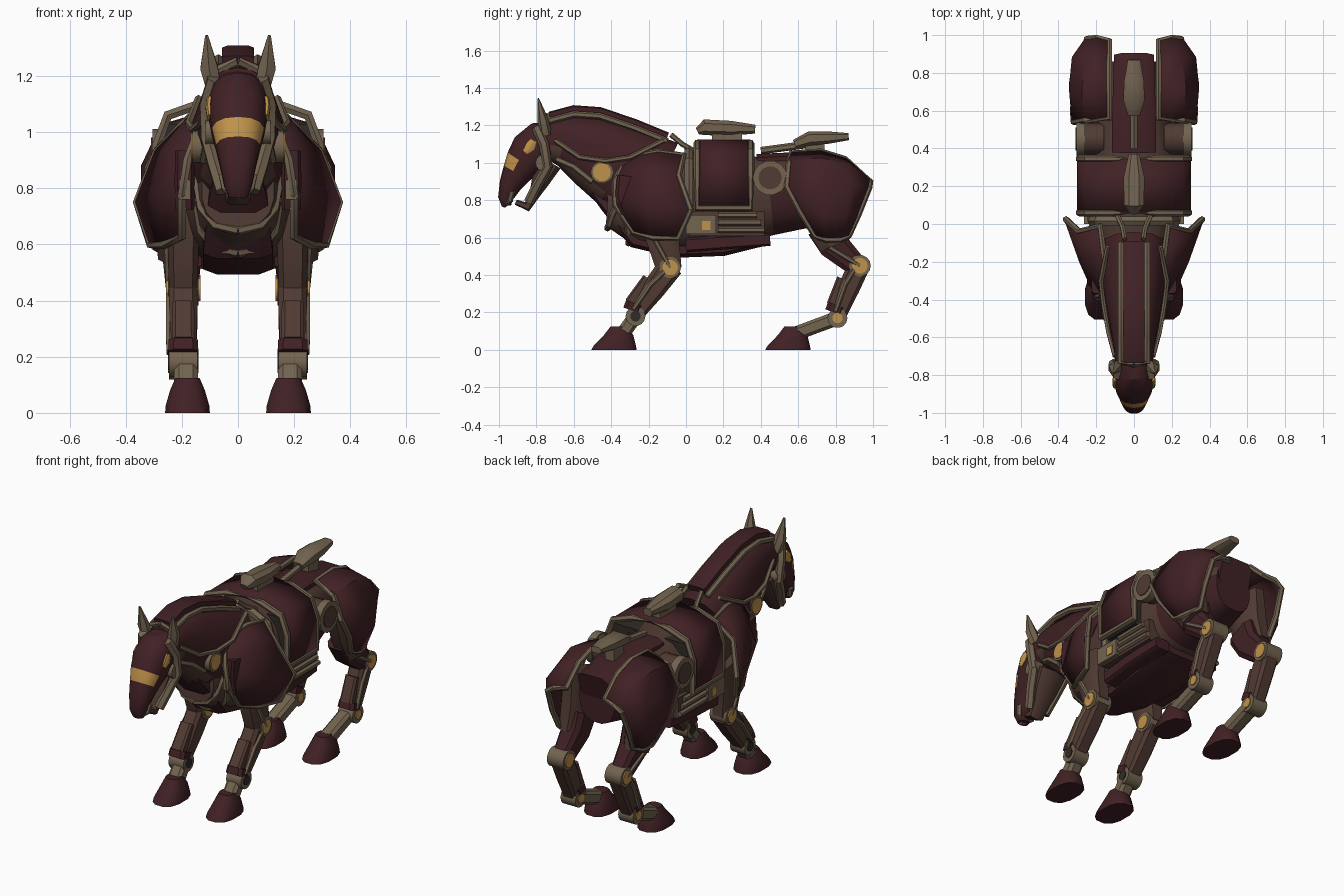
import bpy, bmesh
from math import cos, sin, pi, copysign
from mathutils import Vector

if "Cube" in bpy.data.objects:
    bpy.data.objects.remove(bpy.data.objects["Cube"], do_unlink=True)


def material(name, *rgb):
    mat = bpy.data.materials.new(name)
    mat.use_nodes = True
    mat.diffuse_color = (*rgb, 1)
    mat.node_tree.nodes["Principled BSDF"].inputs["Base Color"].default_value = (*rgb, 1)
    return mat


MAROON = material("dark maroon", .052, .015, .018)
TAN = material("weathered tan", .17, .125, .08)
BROWN = material("dull brown", .082, .043, .033)
GOLD = material("gold", .53, .29, .07)
DARK = material("dark metal", .03, .024, .02)
parts = []


def finish(name, bm, mats, mirror=False, thickness=0):
    bmesh.ops.recalc_face_normals(bm, faces=bm.faces)
    mesh = bpy.data.meshes.new(name)
    bm.to_mesh(mesh)
    bm.free()
    obj = bpy.data.objects.new(name, mesh)
    bpy.context.collection.objects.link(obj)
    for mat in mats if isinstance(mats, tuple) else (mats,):
        mesh.materials.append(mat)
    if thickness:
        solid = obj.modifiers.new("thickness", "SOLIDIFY")
        solid.thickness, solid.offset = thickness, 0
    if mirror:
        obj.modifiers.new("mirror", "MIRROR")
    parts.append(obj)
    return obj


def sweep(name, points, radii, mats, mirror=False, closed=False, sides=8, power=1.0, ref=(1, 0, 0), axis=None):
    """Skin rounded or boxy rings placed along a path."""
    bm, rings = bmesh.new(), []
    points, ref = [Vector(p) for p in points], Vector(ref)
    last = len(points) - 1
    for i, (p, (a, b)) in enumerate(zip(points, radii)):
        ahead = points[(i + 1) % len(points)] if closed else points[min(i + 1, last)]
        behind = points[i - 1] if closed else points[max(i - 1, 0)]
        tangent = Vector(axis) if axis else (ahead - behind).normalized()
        u = (ref - tangent * ref.dot(tangent)).normalized()
        v, ring = tangent.cross(u), []
        for k in range(sides):
            c, s = [copysign(abs(f(2 * pi * (k + .5) / sides)) ** power, f(2 * pi * (k + .5) / sides))
                    for f in (cos, sin)]
            ring.append(bm.verts.new(p + u * a * c + v * b * s))
        rings.append(ring)
    for r, q in list(zip(rings, rings[1:])) + ([(rings[-1], rings[0])] if closed else []):
        for k in range(sides):
            bm.faces.new((r[k - 1], r[k], q[k], q[k - 1]))
    for cap in [] if closed else [rings[0], rings[-1]]:
        bm.faces.new(cap)
    return finish(name, bm, mats, mirror)


def body(name, sections, mats, x=0, **options):
    """Sections are y, z, half width, half height."""
    return sweep(name, [(x, s[0], s[1]) for s in sections], [s[2:] for s in sections], mats, x > 0, **options)


def tube(name, points, radius=.014, mats=TAN, mirror=True, sides=6, **options):
    return sweep(name, points, [(radius, radius)] * len(points), mats, mirror, sides=sides, **options)


def shell(name, rows, mats, mirror=True, rim_radius=.017):
    """Curved armour plate with a raised rim."""
    bm = bmesh.new()
    grid = [[bm.verts.new(p) for p in row] for row in rows]
    for a, b in zip(grid, grid[1:]):
        for k in range(len(a) - 1):
            bm.faces.new((a[k], a[k + 1], b[k + 1], b[k]))
    finish(name, bm, mats, mirror, thickness=.02)
    rim = rows[0] + [r[-1] for r in rows[1:-1]] + rows[-1][::-1] + [r[0] for r in rows[-2:0:-1]]
    tube(name + "_rim", rim, rim_radius, mirror=mirror, closed=True)


def disc(name, y, z, inner, outer, radius, mats):
    tube(name, [(inner, y, z), (outer, y, z)], radius, mats, sides=14, ref=(0, 0, 1))


def block(name, low, high, mats, mirror=True):
    bm, low, high = bmesh.new(), Vector(low), Vector(high)
    for v in bmesh.ops.create_cube(bm, size=1)["verts"]:
        v.co = (low + high) / 2 + v.co * (high - low)
    finish(name, bm, mats, mirror)


# Torso, keel and rump
torso = body("torso", [(-.42, .8, .13, .14), (-.25, .79, .18, .25), (0, .79, .22, .27), (.2, .8, .24, .26),
                       (.45, .82, .22, .21), (.6, .84, .18, .2), (.86, .84, .12, .15)],
             (BROWN, MAROON), sides=16, power=.8)
for face in torso.data.polygons:
    face.material_index = int(face.center.y > .45 and face.center.z < .85)
body("keel", [(-.54, .92, .07, .03), (-.42, .77, .11, .04), (-.27, .59, .13, .05), (-.05, .54, .13, .05),
              (.2, .55, .16, .05), (.44, .59, .15, .03)], MAROON, power=.6)
body("rump_cap", [(.38, .99, .12, .06), (.58, 1, .12, .06), (.88, .91, .11, .09)], MAROON, power=.5)
for n, drop in enumerate((0, .08)):
    tube(f"chest_collar_{n}", [(.15, -.33, .85 - drop), (.13, -.39 + drop, .73 - drop),
                               (.08, -.41 + drop * 1.4, .67 - drop), (0, -.42 + drop * 1.4, .65 - drop)], .018)

# Neck with an exposed underside
neck = body("neck", [(-.15, .88, .19, .25), (-.36, .98, .165, .23), (-.52, 1.07, .135, .19),
                     (-.65, 1.12, .11, .14), (-.75, 1.13, .1, .1)], (MAROON, BROWN), sides=14, power=.85)
for face in neck.data.polygons:
    face.material_index = int(face.normal.z < -.2 and face.center.y < -.35)
tube("neck_seam", [(.1, -.7, 1.12), (.135, -.57, 1.03), (.16, -.43, 1.01), (.175, -.3, 1.03), (.14, -.12, 1.12)])
tube("throat_cable", [(.07, -.69, 1.02), (.105, -.6, .98), (.12, -.5, .9)], .018)
disc("neck_joint_housing", -.45, .95, .1, .162, .06, TAN)
disc("neck_joint", -.45, .95, .1, .168, .048, GOLD)
CREST = [(-.73, 1.25), (-.6, 1.285), (-.46, 1.275), (-.27, 1.21), (-.1, 1.14)]
body("mane", [(y, z, .058, .024) for y, z in CREST], MAROON, power=.4)
tube("mane_trim", [(0, -.745, 1.25)] + [(.07, y, z - .025) for y, z in CREST], .018)

# Head: the gold band wraps the upper face
head = body("head", [(-.7, 1.13, .1, .09), (-.77, 1.11, .105, .115), (-.83, 1.06, .105, .115),
                     (-.87, 1.0, .095, .1), (-.905, .945, .08, .08), (-.94, .88, .065, .06),
                     (-.965, .81, .05, .04), (-.96, .77, .035, .025)], (MAROON, GOLD), sides=14, power=.85)
for face in head.data.polygons:
    face.material_index = int(.975 < face.center.z < 1.04 and face.center.y < -.88)
body("jaw", [(-.72, 1.0, .09, .06), (-.78, .9, .075, .05), (-.81, .83, .055, .03), (-.85, .765, .045, .028),
             (-.91, .79, .03, .015)], BROWN, power=.6)
tube("cheek_frame", [(.085, -.8, 1.19), (.112, -.76, 1.1), (.108, -.74, .98), (.085, -.79, .89),
                     (.055, -.84, .79)], .027)
disc("cheek_disc", -.76, 1.0, .06, .115, .045, TAN)
sweep("eye", [(.1, -.86, 1.055), (.104, -.835, 1.085), (.1, -.815, 1.12)],
      [(.012, .015), (.012, .03), (.012, .02)], GOLD, mirror=True)
tube("lip", [(.055, -.93, .85), (.045, -.94, .8), (0, -.975, .775)], .016)
sweep("ear", [(.085, -.75, 1.15), (.103, -.765, 1.23), (.112, -.79, 1.345)],
      [(.03, .035), (.036, .03), (.006, .004)], TAN, mirror=True, sides=6)

# Shoulder and hip armour, rows running from top to bottom
shell("shoulder_shell", [[(.13, -.32, 1.03), (.16, -.15, 1.06), (.18, -.01, 1.04)],
                         [(.18, -.38, .9), (.25, -.2, .94), (.29, -.04, .93)],
                         [(.2, -.38, .78), (.28, -.2, .78), (.36, .025, .75)],
                         [(.2, -.28, .63), (.26, -.17, .6), (.31, -.04, .6)]], MAROON)
shell("hip_shell", [[(.13, .56, 1.05), (.13, .72, 1.06), (.13, .85, 1.02), (.13, .97, .91)],
                    [(.26, .55, 1.0), (.27, .72, 1.02), (.25, .87, .98), (.2, .985, .9)],
                    [(.32, .54, .87), (.335, .72, .88), (.32, .88, .88), (.25, .98, .87)],
                    [(.325, .61, .74), (.335, .74, .72), (.32, .85, .72), (.26, .92, .72)],
                    [(.28, .69, .61), (.29, .75, .59), (.28, .82, .59), (.25, .87, .61)]], MAROON)
body("chest_block", [(-.32, .93, .035, .05), (-.33, .83, .037, .05), (-.31, .73, .035, .04)], MAROON, x=.19, power=.4)
block("chest_latch", (.17, -.39, .76), (.21, -.33, .83), TAN)

# Saddle housing with tan edging
ARCH = [(.285, .76), (.29, .95), (.25, 1.06), (.12, 1.105), (0, 1.115)]
HALF = [(-x, z) for x, z in ARCH] + ARCH[-2::-1]
shell("saddle", [[(x, y, z) for x, z in HALF] for y in (.06, .345)], MAROON, mirror=False, rim_radius=.02)
block("saddle_core", (-.27, .09, .74), (.27, .33, 1.03), DARK, mirror=False)
tube("front_yoke", [(x * .76, .015, z - .05) for x, z in HALF], .027, mirror=False, ref=(0, 1, 0))
body("saddle_pod", [(.06, 1.17, .025, .02), (.1, 1.19, .055, .045), (.24, 1.185, .06, .042),
                    (.37, 1.18, .03, .025)], TAN, power=.8)
block("pod_mount", (-.035, .14, 1.09), (.035, .3, 1.16), TAN, mirror=False)
tube("rein_lever", [(.05, -.08, 1.15), (.06, -.02, 1.1), (.09, .05, 1.06)])

# Tail launcher
tube("launcher_rod", [(0, .4, 1.065), (0, .66, 1.1)], .02, mirror=False)
body("launcher", [(.58, 1.1, .035, .025), (.66, 1.13, .06, .04), (.76, 1.135, .055, .035),
                  (.87, 1.14, .035, .02)], TAN, power=.7)
block("launcher_mount", (-.03, .64, 1.0), (.03, .74, 1.11), TAN, mirror=False)

# Flank vents and side machinery
disc("vent_duct", .45, .92, .16, .27, .085, BROWN)
disc("vent_ring", .45, .92, .26, .305, .093, TAN)
disc("vent_core", .45, .92, .2, .31, .062, BROWN)
block("flank_box", (.17, .02, .61), (.245, .42, .74), BROWN)
for n, z in enumerate((.64, .68, .72)):
    tube(f"flank_pipe_{n}", [(.25, .17, z), (.25, .42 - n * .02, z)], .016)
block("flank_bracket", (.2, .0, .62), (.265, .16, .72), TAN)
block("flank_light", (.26, .085, .64), (.27, .13, .69), GOLD)
body("belly_plate", [(0, .56, .05, .04), (.2, .575, .06, .04), (.45, .59, .05, .035)], MAROON, x=.17, power=.4)


def leg(name, upper, lower, upper_mat, knee, fetlock, hoof_y, fetlock_mat, x=.195):
    body(name + "_upper", upper, upper_mat, x=x, power=.5)
    body(name + "_shin", lower, BROWN, x=x, power=.45)
    disc(name + "_knee_housing", *knee, .14, .25, .058, TAN)
    disc(name + "_knee_cap", *knee, .133, .257, .042, GOLD)
    disc(name + "_fetlock", *fetlock, .145, .245, .053, TAN)
    disc(name + "_fetlock_cap", *fetlock, .14, .25, .028, fetlock_mat)
    (fy, fz), (my, mz) = fetlock, lower[1][:2]
    body(name + "_pastern", [(fy, fz, .045, .04), (hoof_y + .05, .09, .045, .04)], TAN, x=x - .01, power=.6)
    body(name + "_shin_guard", [(my - .03, mz + .05, .04, .035), (fy - .025, fz + .07, .042, .035)],
         BROWN, x=x, power=.4)
    tube(name + "_upper_rail", [(x + w * .95, y - h * .5, z) for y, z, w, h in upper[:2]] + [(x + .05, *knee)])
    tube(name + "_shin_rail", [(x + .05, knee[0] - .03, knee[1] - .02), (x + .05, my - .02, mz + .02),
                               (x + .048, fy - .01, fz + .04)])
    body(name + "_cuff", [(fy - .005, fz + .07, .054, .05), (fy - .02, fz + .03, .056, .05)], MAROON, x=x, power=.5)
    # Sloped hoof with a flat sole
    body(name + "_hoof", [(hoof_y, 0, .082, .125), (hoof_y + .005, .025, .08, .115),
                          (hoof_y + .025, .08, .064, .08), (hoof_y + .025, .125, .044, .045)],
         MAROON, x=x - .015, sides=12, power=.8, axis=(0, 0, 1))


# Legs
leg("front_leg", [(-.1, .76, .06, .11), (-.13, .61, .058, .095), (-.09, .43, .052, .07)],
    [(-.08, .45, .052, .07), (-.17, .33, .052, .065), (-.27, .19, .045, .045)],
    BROWN, (-.085, .44), (-.27, .18), -.385, DARK)
body("thigh", [(.7, .9, .07, .14), (.74, .7, .085, .12), (.8, .56, .07, .09)], BROWN, x=.22)
leg("hind_leg", [(.74, .66, .07, .1), (.79, .56, .065, .085), (.91, .45, .052, .06)],
    [(.93, .46, .052, .06), (.87, .33, .05, .06), (.81, .18, .045, .045)],
    MAROON, (.93, .45), (.81, .17), .545, GOLD)

# Smooth shading with crisp plate edges
bpy.ops.object.select_all(action="DESELECT")
for obj in parts:
    obj.select_set(True)
bpy.context.view_layer.objects.active = parts[0]
bpy.ops.object.shade_smooth_by_angle(angle=.6)
